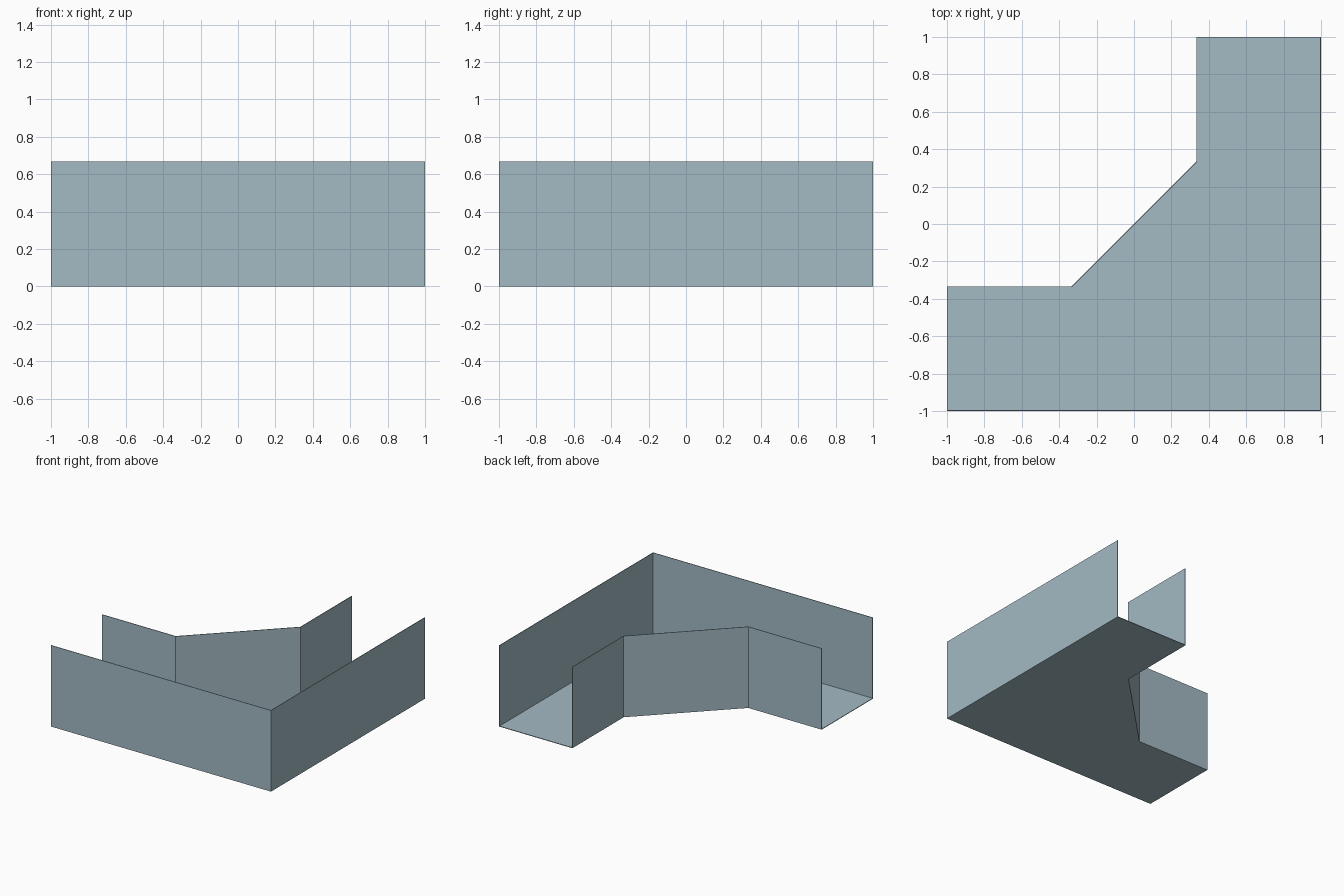
import bpy
import bmesh

cube = bpy.data.objects.get("Cube")
if cube:
    bpy.data.objects.remove(cube, do_unlink=True)

HEIGHT = 0.667
INNER = 0.333
THICKNESS = 0.005

# One flat colour
paint = bpy.data.materials.new("pale blue grey")
paint.use_nodes = True
colour = (0.366, 0.491, 0.552, 1.0)
paint.diffuse_color = colour
paint.node_tree.nodes["Principled BSDF"].inputs["Base Color"].default_value = colour

# Corner footprint, counter-clockwise: outer wall first, then the chamfered inner wall
outer = [(-1, -1), (1, -1), (1, 1)]
inner = [(INNER, 1), (INNER, INNER), (-INNER, -INNER), (-1, -INNER)]

bm = bmesh.new()


def add_wall(base):
    """Raise a wall on each segment of a run of floor corners."""
    top = [bm.verts.new((v.co.x, v.co.y, HEIGHT)) for v in base]
    for i in range(len(base) - 1):
        bm.faces.new((base[i], base[i + 1], top[i + 1], top[i]))


# Floor facing down, walls facing out, both channel ends left open
outer_base = [bm.verts.new((x, y, 0)) for x, y in outer]
inner_base = [bm.verts.new((x, y, 0)) for x, y in inner]
bm.faces.new(list(reversed(outer_base + inner_base)))
add_wall(outer_base)
add_wall(inner_base)

mesh = bpy.data.meshes.new("corner_channel")
bm.to_mesh(mesh)
bm.free()
mesh.materials.append(paint)
channel = bpy.data.objects.new("corner_channel", mesh)
bpy.context.collection.objects.link(channel)

# Thin sheet thickness, grown towards the inside of the channel
sheet = channel.modifiers.new("sheet thickness", "SOLIDIFY")
sheet.thickness = THICKNESS
sheet.offset = -1
sheet.use_even_offset = True
